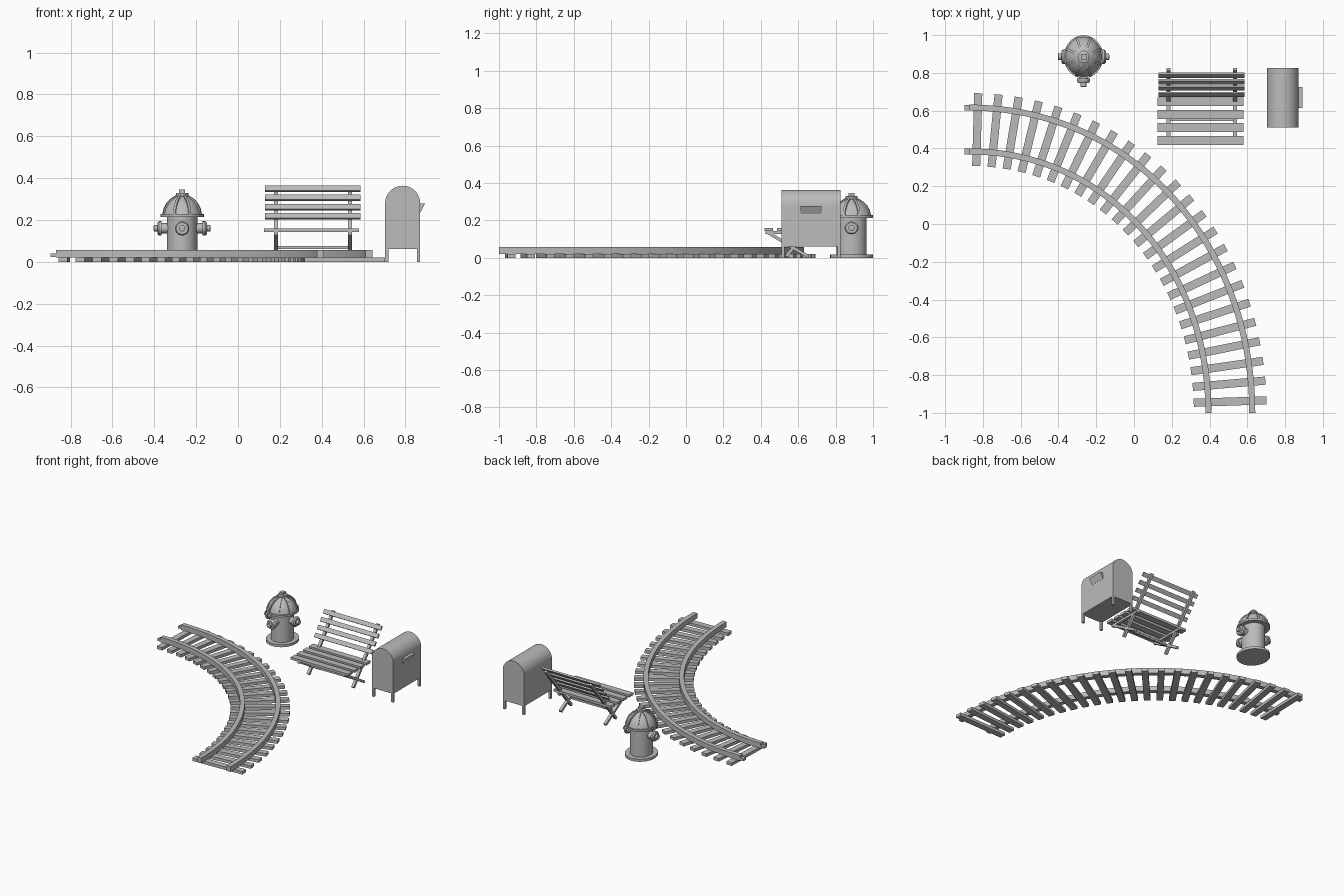
import bpy, bmesh, math
from mathutils import Vector, Matrix
from mathutils.geometry import interpolate_bezier

cube = bpy.data.objects.get("Cube")
if cube:
    bpy.data.objects.remove(cube, do_unlink=True)

gray = bpy.data.materials.new("plain_gray")
gray.use_nodes = True
gray.diffuse_color = (0.5, 0.5, 0.5, 1)
gray.node_tree.nodes["Principled BSDF"].inputs["Base Color"].default_value = (0.5, 0.5, 0.5, 1)


def finish(name, bm, smooth=False):
    bmesh.ops.recalc_face_normals(bm, faces=bm.faces)
    mesh = bpy.data.meshes.new(name)
    bm.to_mesh(mesh)
    bm.free()
    mesh.materials.append(gray)
    obj = bpy.data.objects.new(name, mesh)
    bpy.context.collection.objects.link(obj)
    if smooth:
        bpy.ops.object.select_all(action="DESELECT")
        obj.select_set(True)
        bpy.context.view_layer.objects.active = obj
        bpy.ops.object.shade_smooth_by_angle(angle=math.radians(35))
    return obj


def box(name, size, loc, rot=Matrix()):
    bm = bmesh.new()
    bmesh.ops.create_cube(bm, size=1, matrix=Matrix.Translation(loc) @ rot @ Matrix.Diagonal((*size, 1)))
    return finish(name, bm)


def beam(name, x, start, end, width, depth):
    """Bar between two (y, z) points in a plane of constant x."""
    a, b = Vector((x, *start)), Vector((x, *end))
    d = b - a
    rot = Matrix.Rotation(math.atan2(d.z, d.y), 4, "X")
    return box(name, (width, d.length, depth), (a + b) / 2, rot)


def extrude(name, points, vector, smooth=False):
    bm = bmesh.new()
    face = bm.faces.new([bm.verts.new(p) for p in points])
    new = bmesh.ops.extrude_face_region(bm, geom=[face])["geom"]
    # keep the starting cap so the solid is closed
    moved = [v for v in new if isinstance(v, bmesh.types.BMVert)]
    bmesh.ops.translate(bm, verts=moved, vec=vector)
    if not face.is_valid:
        bmesh.ops.holes_fill(bm, edges=bm.edges)
    return finish(name, bm, smooth)


def lathe(name, profile, matrix, steps=32):
    """Revolve (radius, height) pairs about the local z axis."""
    bm = bmesh.new()
    rings = []
    for r, z in profile:
        rings.append([bm.verts.new(matrix @ Vector((r * math.cos(math.tau * i / steps),
                      r * math.sin(math.tau * i / steps), z))) for i in range(steps)])
    for low, high in zip(rings, rings[1:]):
        for i in range(steps):
            j = (i + 1) % steps
            bm.faces.new((low[i], low[j], high[j], high[i]))
    bm.faces.new(rings[0])
    bm.faces.new(rings[-1])
    return finish(name, bm, True)


# Track centre line
path = interpolate_bezier(Vector((0.51, -1, 0)), Vector((0.51, -0.15, 0)),
                          Vector((-0.09, 0.5, 0)), Vector((-0.87, 0.5, 0)), 97)
tangents = [(path[min(i + 1, 96)] - path[max(i - 1, 0)]).normalized() for i in range(97)]
tangents[0], tangents[-1] = Vector((0, 1, 0)), Vector((-1, 0, 0))


def point_at(distance):
    for i, (a, b) in enumerate(zip(path, path[1:])):
        step = (b - a).length
        if distance <= step:
            return a.lerp(b, distance / step), tangents[i].lerp(tangents[i + 1], distance / step)
        distance -= step
    return path[-1], tangents[-1]


# Rails with a joining tab at the far end
for name, offset in (("outer", 0.116), ("inner", -0.116)):
    bm = bmesh.new()
    rings = []
    for p, t in zip(path, tangents):
        side = Vector((t.y, -t.x, 0))
        rings.append([bm.verts.new(p + side * (offset + w) + Vector((0, 0, z)))
                      for w, z in ((-.016, .02), (.016, .02), (.016, .057), (-.016, .057))])
    for a, b in zip(rings, rings[1:]):
        for i in range(4):
            j = (i + 1) % 4
            bm.faces.new((a[i], a[j], b[j], b[i]))
    bm.faces.new(rings[0])
    bm.faces.new(rings[-1])
    finish(name + "_rail", bm, True)
    box(name + "_rail_tab", (0.04, 0.03, 0.016), (-0.877, 0.5 + offset, 0.032))

# Sleepers
total = sum((b - a).length for a, b in zip(path, path[1:]))
for k in range(24):
    p, t = point_at(0.06 + k * (total - 0.1) / 23)
    rot = Matrix.Rotation(math.atan2(t.y, t.x), 4, "Z")
    box(f"sleeper_{k + 1}", (0.043, 0.386, 0.021), p + Vector((0, 0, 0.0105)), rot)

# Hydrant, slightly deeper than wide
hydrant = Matrix.Translation((-0.267, 0.885, 0)) @ Matrix.Diagonal((1, 1.1, 1, 1))
lathe("hydrant_body", [(.104, 0), (.104, .018), (.073, .018), (.073, .214), (.104, .214), (.104, .228),
                       (.095, .228), (.088, .252), (.074, .276), (.055, .296), (.03, .313),
                       (.03, .328), (.026, .33)], hydrant)
box("hydrant_top_nut", (0.029, 0.031, 0.02), (-0.267, 0.885, 0.336))

# Raised ribs on the dome
arc = [(.1, .228), (.094, .255), (.08, .28), (.06, .301), (.03, .319)]
for k in range(8):
    turn = hydrant @ Matrix.Rotation(math.tau * (k + 0.5) / 8, 4, "Z")
    outline = arc + [(.03, .3), (.08, .228)]
    pts = [turn @ Vector((r, -.006, z)) for r, z in outline]
    extrude(f"hydrant_rib_{k + 1}", pts, turn.to_3x3() @ Vector((0, .012, 0)))

# Three outlets
outlet = [(.026, .06), (.026, .098), (.036, .098), (.036, .11), (.03, .118), (.016, .118), (.016, .134), (.01, .136)]
for name, angle in (("left", 0), ("front", -90), ("right", 180)):
    turn = hydrant @ Matrix.Translation((0, 0, .16)) @ Matrix.Rotation(math.radians(angle), 4, "Z") \
        @ Matrix.Rotation(math.pi / 2, 4, "Y")
    reach = 1.07 if name == "front" else 1
    lathe(name + "_outlet", [(r * .95, h * reach) for r, h in outlet], turn, 20)

# Bench slats
for k in range(4):
    box(f"seat_slat_{k + 1}", (0.455, 0.047, 0.017), (0.351, 0.442 + 0.0685 * k, 0.152))
    box(f"back_slat_{k + 1}", (0.456, 0.012, 0.03), (0.357, 0.686 + 0.0337 * k, 0.218 + 0.0437 * k),
        Matrix.Rotation(math.radians(-37.5), 4, "X"))

# Bench frame: crossed legs, seat rails and a spreader bar
for name, x in (("right", 0.182), ("left", 0.535)):
    beam(name + "_back_post", x, (0.535, 0.008), (0.82, 0.355), 0.02, 0.017)
    beam(name + "_front_leg", x, (0.44, 0.134), (0.655, 0.006), 0.02, 0.017)
    box(name + "_seat_rail", (0.02, 0.25, 0.016), (x, 0.55, 0.136))
box("spreader_bar", (0.353, 0.012, 0.014), (0.358, 0.55, 0.068))

# Mailbox with rounded top
arch = [(0.787 + 0.084 * math.cos(math.pi * i / 24), 0.28 + 0.084 * math.sin(math.pi * i / 24)) for i in range(25)]
outline = [(0.703, 0.062), (0.871, 0.062)] + arch
extrude("mailbox_body", [(x, 0.51, z) for x, z in outline], (0, 0.315, 0), True)
for side, x in (("right", 0.711), ("left", 0.863)):
    for end, y in (("front", 0.518), ("back", 0.817)):
        box(f"mailbox_{end}_{side}_leg", (0.016, 0.016, 0.064), (x, y, 0.032))
extrude("mailbox_hatch", [(0.868, 0.613, 0.235), (0.872, 0.613, 0.235), (0.893, 0.613, 0.278), (0.868, 0.613, 0.278)],
        (0, 0.112, 0))
